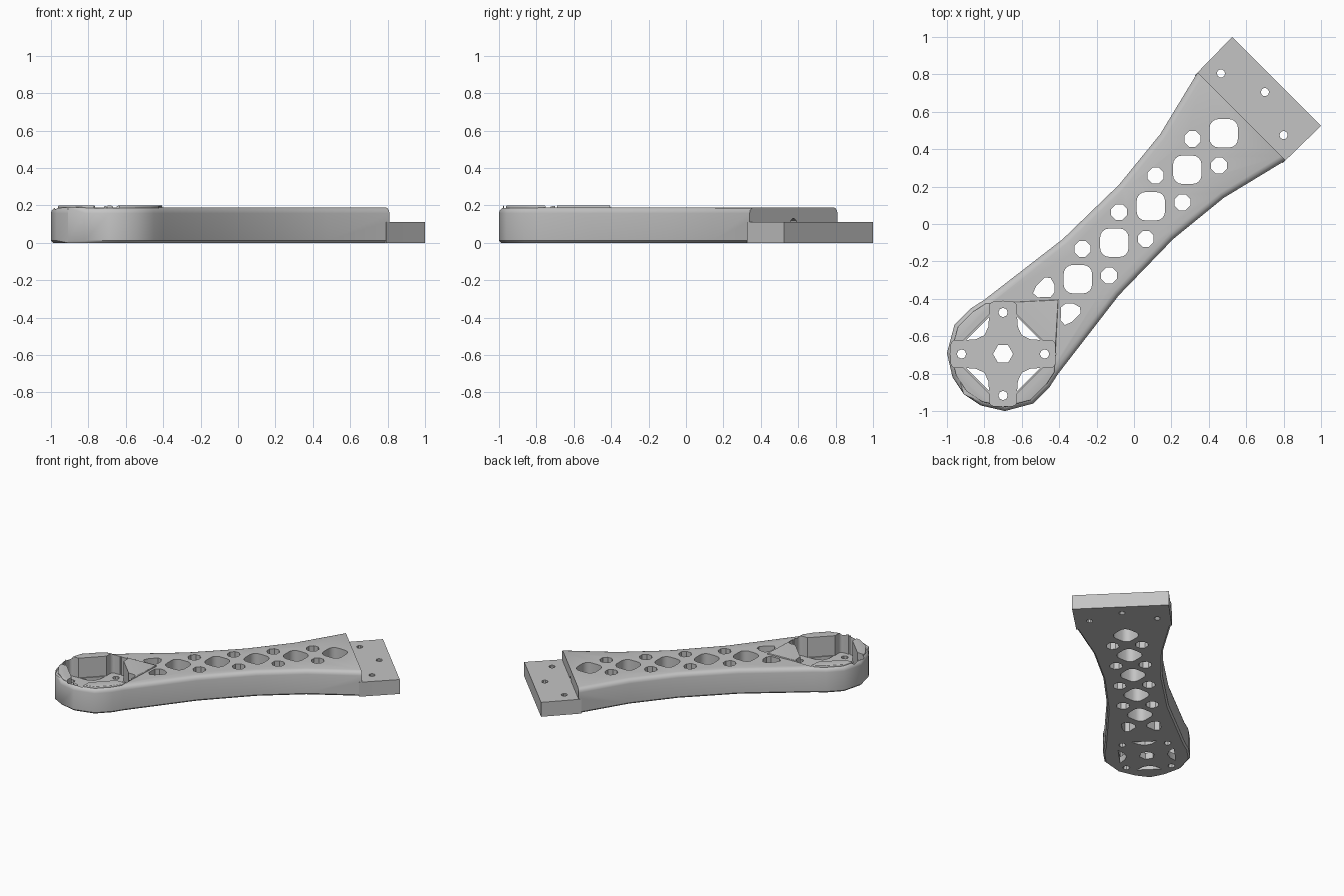
import bpy, bmesh, math
from mathutils import Vector, Matrix

if "Cube" in bpy.data.objects:
    bpy.data.objects.remove(bpy.data.objects["Cube"], do_unlink=True)

grey = bpy.data.materials.new("plain grey")
grey.use_nodes = True
grey.diffuse_color = (0.55, 0.55, 0.55, 1)
grey.node_tree.nodes["Principled BSDF"].inputs["Base Color"].default_value = grey.diffuse_color

MOTOR = Vector((-0.70, -0.695))


def prism(name, points, z0, z1, top=0, bottom=0):
    """Upright prism with optional rounded top rim and chamfered bottom rim."""
    bm = bmesh.new()
    base = bm.faces.new([bm.verts.new((p[0], p[1], z0)) for p in points])
    ext = bmesh.ops.extrude_face_region(bm, geom=[base])
    for v in ext["geom"]:
        if isinstance(v, bmesh.types.BMVert):
            v.co.z = z1
    bmesh.ops.recalc_face_normals(bm, faces=bm.faces)
    for z, size, seg in ((z1, top, 3), (z0, bottom, 1)):
        if size:
            rim = [e for e in bm.edges if all(abs(v.co.z - z) < 1e-5 for v in e.verts)]
            bmesh.ops.bevel(bm, geom=rim, offset=size, segments=seg, profile=0.5,
                            affect='EDGES', clamp_overlap=True)
    mesh = bpy.data.meshes.new(name)
    bm.to_mesh(mesh)
    bm.free()
    mesh.materials.append(grey)
    obj = bpy.data.objects.new(name, mesh)
    bpy.context.collection.objects.link(obj)
    return obj


def boolean(target, other, kind):
    mod = target.modifiers.new(kind.lower(), 'BOOLEAN')
    mod.operation, mod.solver, mod.object = kind, 'EXACT', other
    bpy.context.view_layer.objects.active = target
    bpy.ops.object.modifier_apply(modifier=mod.name)
    bpy.data.objects.remove(other, do_unlink=True)


def ngon(c, r, n, turn=0.0):
    return [(c[0] + r * math.cos(turn + math.tau * i / n),
             c[1] + r * math.sin(turn + math.tau * i / n)) for i in range(n)]


def rounded(c, hx, hy, r, seg=4):
    """Rectangle outline with rounded corners."""
    pts = []
    for k, (sx, sy) in enumerate(((1, 1), (-1, 1), (-1, -1), (1, -1))):
        for i in range(seg + 1):
            a = math.pi / 2 * (k + i / seg)
            pts.append((c[0] + sx * (hx - r) + r * math.cos(a),
                        c[1] + sy * (hy - r) + r * math.sin(a)))
    return pts


def cut(target, points, z0=-0.1, z1=0.4):
    boolean(target, prism("cutter", points, z0, z1), 'DIFFERENCE')


def swap(points):
    """Reflect across the arm's long diagonal, keeping the winding."""
    return [(y, x) for x, y in reversed(points)]


# Arm body: half outline mirrored across the diagonal, run past the step
head = [(-0.80, -0.405), (-0.87, -0.45), (-0.96, -0.54), (-1.0, -0.69),
        (-0.97, -0.82), (-0.91, -0.91)]
side = [(0.45, 1.0), (0.34, 0.81), (0.14, 0.48), (-0.08, 0.21), (-0.38, -0.08)]
half = side + head
arm = prism("motor_arm", half + swap(half), 0, 0.19, top=0.032, bottom=0.012)

# Step: remove everything beyond the tab line
cut(arm, [(0.0, 1.15), (1.15, 0.0), (2.0, 1.0), (1.0, 2.0)])

# Small wire channel running from the step into the first window
channel = prism("cutter", ngon((0, 0), 0.025, 10), -0.12, 0.02)
channel.matrix_world = (Matrix.Translation((0.575, 0.575, 0.105))
                        @ Vector((1, 1, 0)).to_track_quat('Z', 'Y').to_matrix().to_4x4())
bpy.context.view_layer.update()
boolean(arm, channel, 'DIFFERENCE')

# Raised pad around the motor seat
pad = [MOTOR + (Vector(p) - MOTOR) * 0.93 for p in head + swap(head)]
pad = [(-0.405, -0.405)] + [(min(p.x, -0.405), min(p.y, -0.405)) for p in pad]
boolean(arm, prism("pad", pad, 0.1, 0.2, top=0.006), 'UNION')

# Mounting tab
tab = [(0.34, 0.81), (0.525, 1.0), (1.0, 0.525), (0.81, 0.34)]
boolean(arm, prism("tab", [(0.325, 0.795)] + tab + [(0.795, 0.325)], 0, 0.11), 'UNION')
for c in ((0.465, 0.805), (0.70, 0.705), (0.80, 0.475)):
    cut(arm, ngon(c, 0.022, 10))

# Motor seat: diamond centre plus cross-shaped slots, leaving a thin floor
FLOOR = 0.05
cut(arm, ngon(MOTOR, 0.284, 4), FLOOR)
cut(arm, rounded(MOTOR, 0.278, 0.073, 0.025), FLOOR)
cut(arm, rounded(MOTOR, 0.073, 0.278, 0.025), FLOOR)

# Floor openings: shaft hole, screw holes and corner slits
cut(arm, ngon(MOTOR, 0.054, 6))
for i in range(4):
    turn = Matrix.Rotation(i * math.pi / 2, 2)
    cut(arm, ngon(MOTOR + turn @ Vector((0.222, 0)), 0.025, 8))
    slit = [(0.075, 0.198), (0.079, 0.145), (0.1, 0.1), (0.145, 0.079), (0.198, 0.075)]
    cut(arm, [MOTOR + turn @ Vector(p) for p in slit])

# Lightening holes: square windows down the middle, octagons either side
for i in range(5):
    d = 0.48 - 0.195 * i
    cut(arm, rounded((d, d + 0.005), 0.076, 0.076, 0.048))
    if i < 4:
        c = (0.312 - 0.196 * i, 0.455 - 0.196 * i)
        hole = ngon(c, 0.046, 8, math.pi / 8)
        cut(arm, hole)
        cut(arm, swap(hole))
drop = [(-0.54, -0.37), (-0.525, -0.335), (-0.475, -0.285), (-0.445, -0.29), (-0.425, -0.325),
        (-0.425, -0.365), (-0.445, -0.39), (-0.515, -0.392)]
cut(arm, drop)
cut(arm, swap(drop))

# Finish: smooth the soft rims, keep hard edges
bpy.ops.object.select_all(action='DESELECT')
arm.select_set(True)
bpy.context.view_layer.objects.active = arm
bpy.ops.object.shade_smooth_by_angle(angle=math.radians(32))
